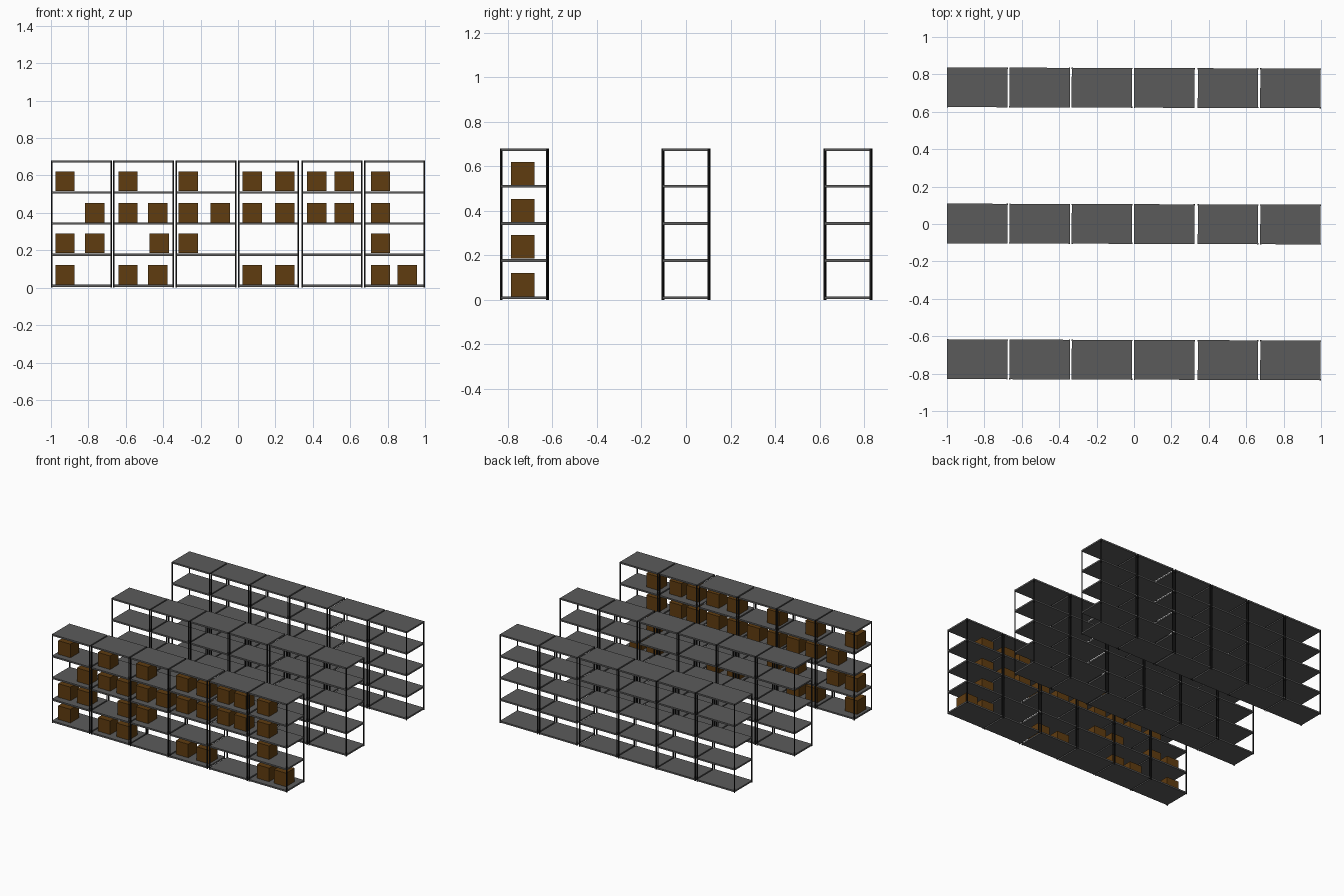
import bpy

cube = bpy.data.objects.get("Cube")
if cube:
    bpy.data.objects.remove(cube, do_unlink=True)


def make_material(name, color):
    mat = bpy.data.materials.new(name)
    mat.use_nodes = True
    mat.diffuse_color = color
    mat.node_tree.nodes["Principled BSDF"].inputs["Base Color"].default_value = color
    return mat


shelf_grey = make_material("shelf grey", (0.105, 0.105, 0.105, 1))
post_black = make_material("post black", (0.01, 0.01, 0.01, 1))
box_brown = make_material("box brown", (0.115, 0.045, 0.005, 1))


def block(name, size, center, mat, parent=None):
    """Axis-aligned box with its dimensions baked into the mesh."""
    bpy.ops.mesh.primitive_cube_add(size=1, location=center)
    ob = bpy.context.object
    ob.name = name
    for v in ob.data.vertices:
        v.co = [c * s for c, s in zip(v.co, size)]
    ob.data.materials.append(mat)
    ob.parent = parent
    return ob


WIDTH, DEPTH, HEIGHT = 0.325, 0.214, 0.68
THICK, POST = 0.012, 0.007
LEVELS = [0.01, 0.1765, 0.343, 0.5095, 0.674]
UNIT_LEFT = [-1.0, -0.667, -0.334, 0.0, 0.34, 0.674]

# Three long rows of shelving, each made of six units, very slightly skewed
for row, y in zip(("front", "middle", "back"), (-0.726, 0.0, 0.728)):
    holder = bpy.data.objects.new(row + "_row", None)
    holder.hide_render = True
    holder.location.y = y
    holder.rotation_euler.z = -0.003
    bpy.context.collection.objects.link(holder)
    for left in UNIT_LEFT:
        x = left + WIDTH / 2
        for z in LEVELS:
            block(row + "_shelf", (WIDTH - 0.002, DEPTH - 0.002, THICK),
                  (x, 0, z), shelf_grey, holder)
        for sx in (-1, 1):
            for sy in (-1, 1):
                block(row + "_post", (POST, POST, HEIGHT),
                      (x + sx * (WIDTH - POST) / 2, sy * (DEPTH - POST) / 2, HEIGHT / 2),
                      post_black, holder)

# Storage boxes on the front row, listed from the bottom level upward
BOX = 0.104
LAYOUT = [
    (0.016, (-0.925, -0.588, -0.43, 0.075, 0.25, 0.762, 0.906)),
    (0.186, (-0.925, -0.767, -0.422, -0.265, 0.762)),
    (0.349, (-0.767, -0.588, -0.43, -0.265, -0.094, 0.075, 0.25, 0.422, 0.567, 0.762)),
    (0.516, (-0.925, -0.588, -0.265, 0.075, 0.25, 0.422, 0.567, 0.762)),
]
for base, xs in LAYOUT:
    for x in xs:
        block("storage_box", (BOX, BOX, BOX), (x, -0.733, base + BOX / 2), box_brown)
